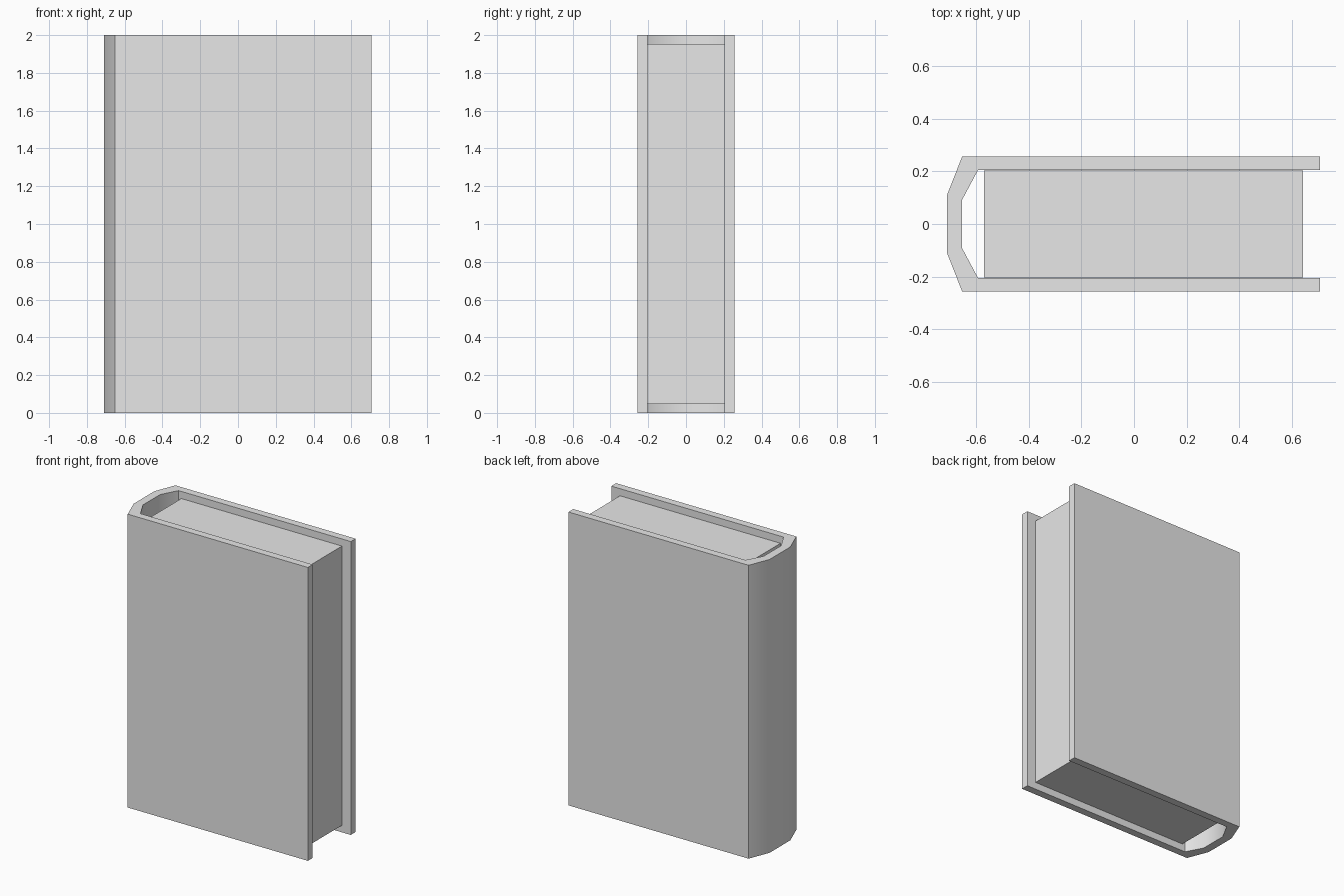
import bpy
import bmesh
import math

cube = bpy.data.objects.get("Cube")
if cube:
    bpy.data.objects.remove(cube, do_unlink=True)

grey = bpy.data.materials.new("plain_grey")
grey.use_nodes = True
colour = (0.8, 0.8, 0.8, 1)
grey.diffuse_color = colour
grey.node_tree.nodes["Principled BSDF"].inputs["Base Color"].default_value = colour


def extrude_profile(name, points, bottom, top):
    """Raise a closed outline in x and y into a solid."""
    bm = bmesh.new()
    face = bm.faces.new([bm.verts.new((x, y, bottom)) for x, y in points])
    raised = bmesh.ops.extrude_face_region(bm, geom=[face])["geom"]
    verts = [v for v in raised if isinstance(v, bmesh.types.BMVert)]
    bmesh.ops.translate(bm, verts=verts, vec=(0, 0, top - bottom))
    bmesh.ops.recalc_face_normals(bm, faces=bm.faces)
    mesh = bpy.data.meshes.new(name)
    bm.to_mesh(mesh)
    bm.free()
    mesh.materials.append(grey)
    obj = bpy.data.objects.new(name, mesh)
    bpy.context.collection.objects.link(obj)
    return obj


# Cover: both boards and the faceted spine as one wrapped outline
outer = [(0.707, 0.257), (-0.652, 0.257), (-0.709, 0.112)]
inner = [(-0.652, 0.093), (-0.592, 0.205), (0.707, 0.205)]


def mirrored(points):
    return [(x, -y) for x, y in reversed(points)]


cover = extrude_profile("cover", outer + mirrored(outer) + mirrored(inner) + inner, 0, 2)

# Soft shading around the spine, crisp board edges
bpy.ops.object.select_all(action="DESELECT")
cover.select_set(True)
bpy.context.view_layer.objects.active = cover
bpy.ops.object.shade_smooth_by_angle(angle=math.radians(35))

# Page block, set in from the cover on the three open sides
page_corners = [(-0.57, -0.204), (0.641, -0.204), (0.641, 0.204), (-0.57, 0.204)]
extrude_profile("page_block", page_corners, 0.048, 1.952)
